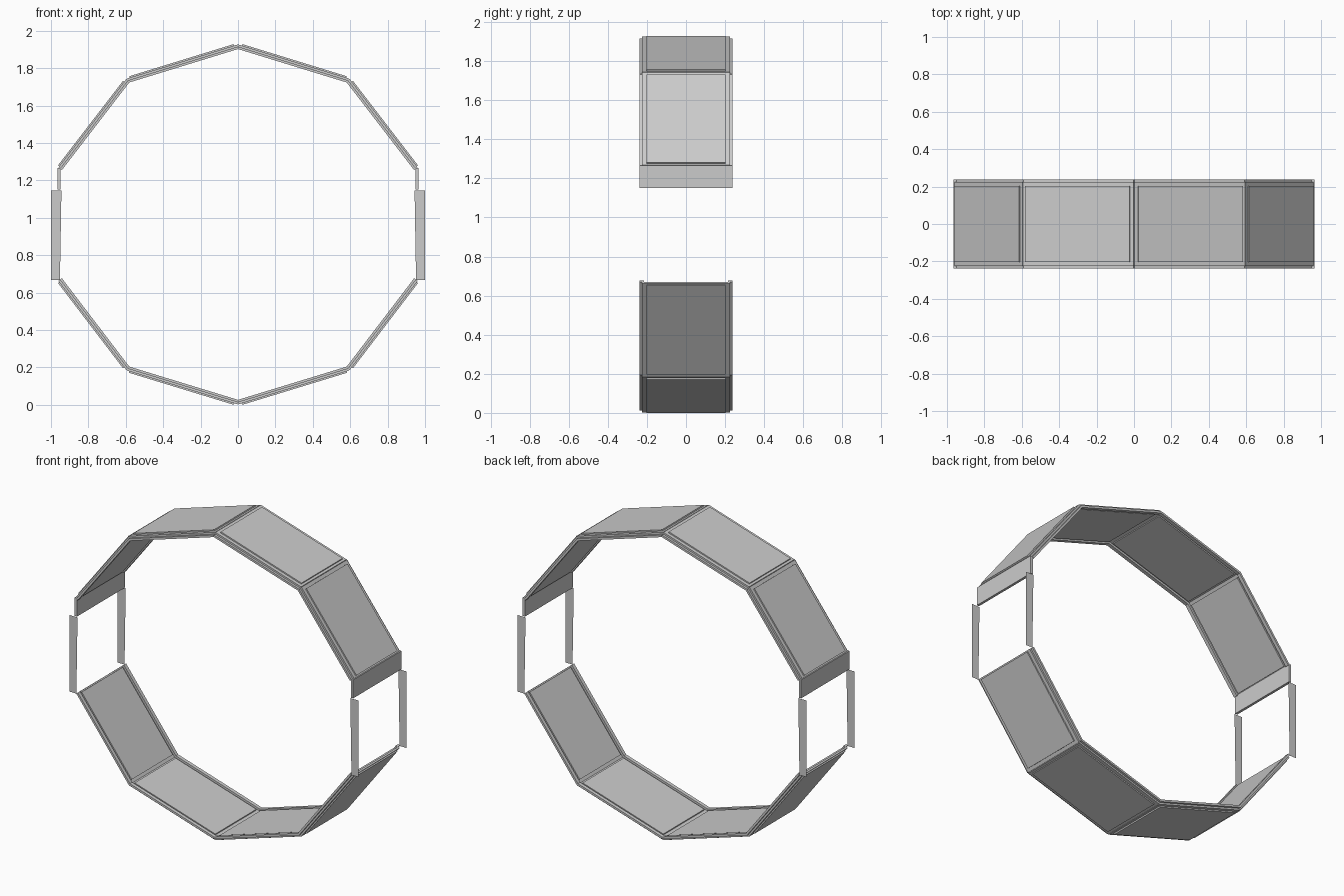
import bpy, bmesh
from mathutils import Vector

if "Cube" in bpy.data.objects:
    bpy.data.objects.remove(bpy.data.objects["Cube"])

# x, height above and below centre of the ten-sided ring
UPPER = [(0.0, 0.955), (0.592, 0.773), (0.956, 0.300)]
LOWER = [(0.0, 0.958), (0.592, 0.777), (0.956, 0.300)]
CZ = 0.97


def make(name, verts, faces):
    me = bpy.data.meshes.new(name)
    me.from_pydata(verts, [], faces)
    bm = bmesh.new()
    bm.from_mesh(me)
    bmesh.ops.recalc_face_normals(bm, faces=bm.faces)
    bm.to_mesh(me)
    bm.free()
    ob = bpy.data.objects.new(name, me)
    bpy.context.collection.objects.link(ob)
    return ob


def prism(name, outline, y0, y1):
    """Extrude an x/z outline from y0 to y1."""
    n = len(outline)
    verts = [(x, y, z) for y in (y0, y1) for x, z in outline]
    faces = [tuple(range(n)), tuple(range(2 * n - 1, n - 1, -1))]
    faces += [(i, (i + 1) % n, n + (i + 1) % n, n + i) for i in range(n)]
    return make(name, verts, faces)


def slab(name, a, b, gap_a, gap_b, t0, t1, y0, y1):
    """Flat bar from a to b, shortened by the gaps, t0..t1 along the outward normal."""
    a, b = Vector(a), Vector(b)
    d = (b - a).normalized()
    n = Vector((-d.y, d.x))
    if n.dot((a + b) / 2 - Vector((0, CZ))) < 0:
        n = -n
    a, b = a + d * gap_a, b - d * gap_b
    prism(name, [tuple(p) for p in (a + n * t0, b + n * t0, b + n * t1, a + n * t1)], y0, y1)


for sx, side in ((1, "right"), (-1, "left")):
    for sz, level, half in ((1, "upper", UPPER), (-1, "lower", LOWER)):
        pts = [(sx * x, CZ + sz * h) for x, h in half]
        for i in range(2):
            tag = f"{level}_{side}_{i + 1}"
            a, b = pts[i], pts[i + 1]
            # thin backing, raised centre panel and edge rails
            slab("backing_" + tag, a, b, 0, 0, -0.005, 0.006, -0.225, 0.225)
            slab("panel_" + tag, a, b, 0.02, (0.015, 0.008)[i], -0.014, 0.014, -0.203, 0.203)
            for sy in (-1, 1):
                y0, y1 = sorted((sy * 0.216, sy * 0.239))
                slab("rail_" + tag, a, b, 0.004, 0, -0.018, -0.005, y0, y1)

    # short lintel above the side opening
    slab("lintel_" + side, (sx * 0.956, 1.27), (sx * 0.956, 1.155), 0, 0,
         -0.008, 0.008, -0.238, 0.238)
    # thin flaps standing out beside the opening
    for sy, end in ((-1, "front"), (1, "back")):
        y = sy * 0.238
        make(f"flap_{side}_{end}",
             [(sx * x, y, z) for x, z in ((0.944, 1.151), (1.0, 1.151), (1.0, 0.672), (0.952, 0.672))],
             [(0, 1, 2, 3)])

# rest the ring on the ground
bpy.context.view_layer.update()
obs = [o for o in bpy.data.objects if o.type == 'MESH']
low = min(v.co.z for o in obs for v in o.data.vertices)
for o in obs:
    o.location.z -= low
